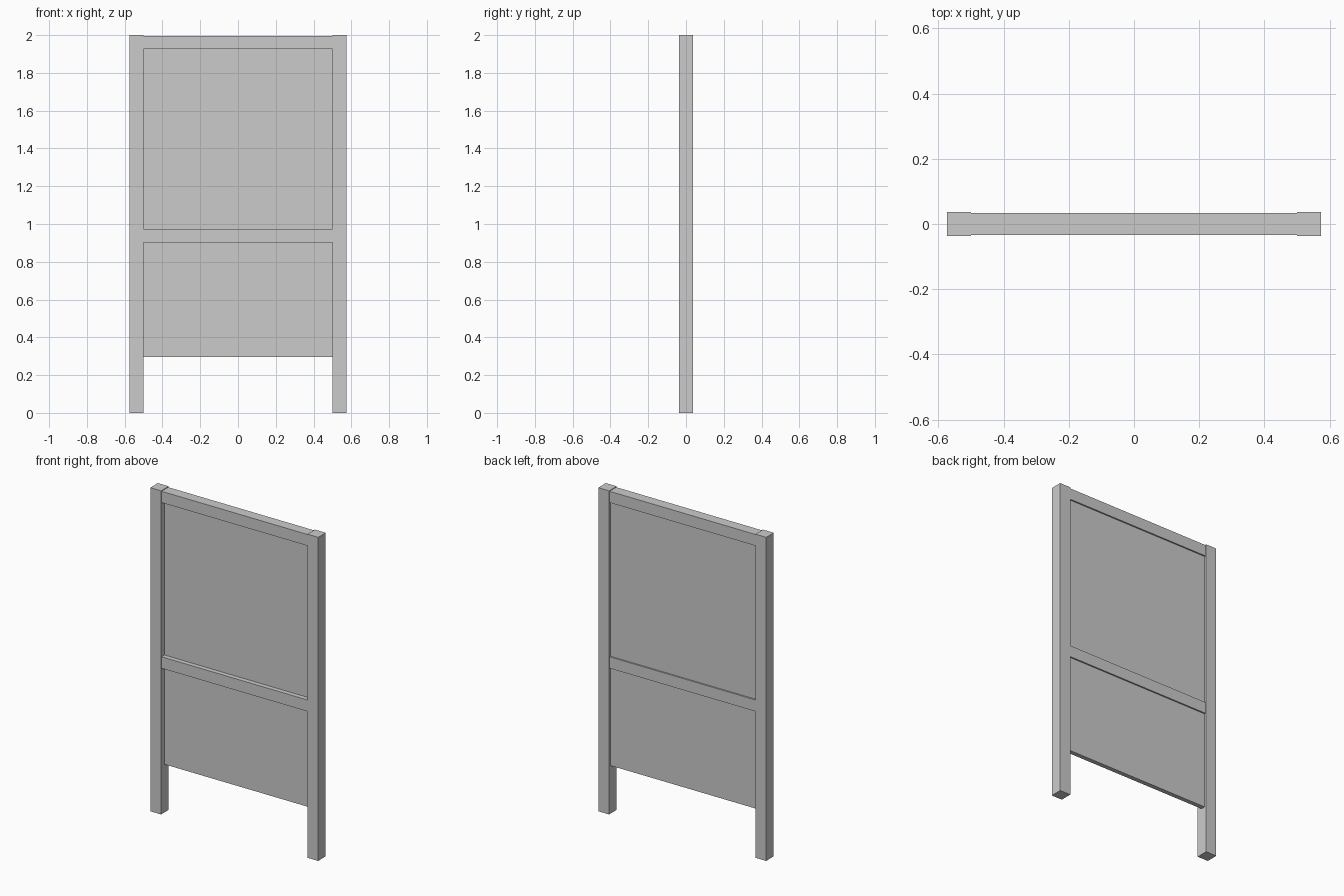
import bpy, bmesh

if "Cube" in bpy.data.objects:
    bpy.data.objects.remove(bpy.data.objects["Cube"])


def box(name, x, y, z):
    """Axis-aligned box from (min, max) ranges."""
    bm = bmesh.new()
    bmesh.ops.create_cube(bm, size=1)
    for v in bm.verts:
        v.co = [(a + b) / 2 + c * (b - a) for c, (a, b) in zip(v.co, (x, y, z))]
    mesh = bpy.data.meshes.new(name)
    bm.to_mesh(mesh)
    bm.free()
    obj = bpy.data.objects.new(name, mesh)
    bpy.context.collection.objects.link(obj)
    return obj


POST_Y = (-0.037, 0.037)
RAIL_Y = (-0.033, 0.033)
PANEL_Y = (-0.004, 0.024)   # panels sit nearer the back of the frame
INNER_X = (-0.5, 0.5)

# Upright posts
box("left_post", (-0.574, -0.5), POST_Y, (0, 2))
box("right_post", (0.5, 0.574), POST_Y, (0, 2))

# Cross rails
box("top_rail", INNER_X, RAIL_Y, (1.926, 1.996))
box("middle_rail", INNER_X, RAIL_Y, (0.902, 0.973))

# Recessed boards
box("upper_panel", INNER_X, PANEL_Y, (0.973, 1.926))
box("lower_panel", INNER_X, PANEL_Y, (0.297, 0.902))
